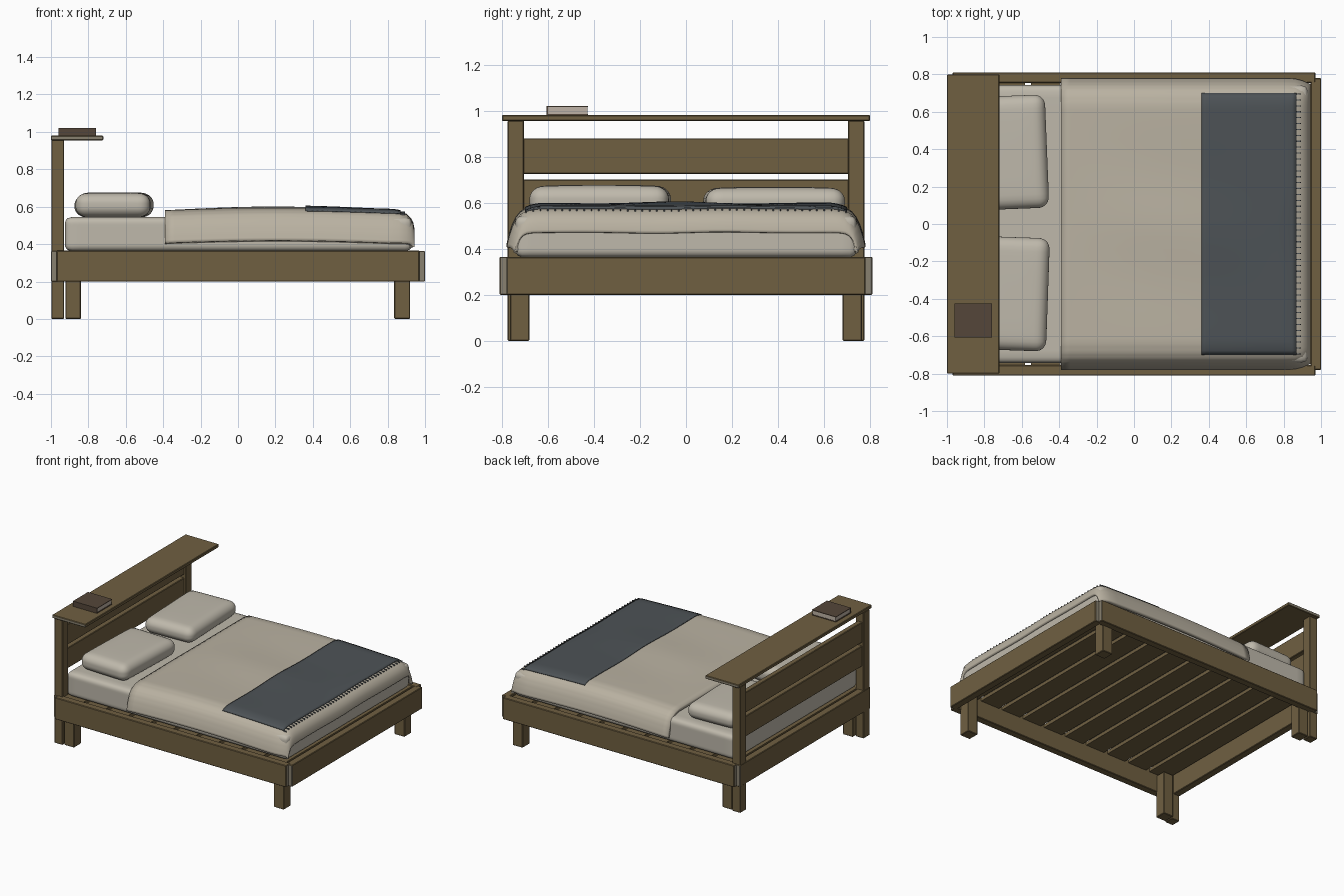
import bpy, bmesh, math
from mathutils import Matrix, Vector

cube = bpy.data.objects.get("Cube")
if cube:
    bpy.data.objects.remove(cube, do_unlink=True)


def material(name, rgb):
    m = bpy.data.materials.new(name)
    m.use_nodes = True
    m.diffuse_color = (*rgb, 1)
    bsdf = next(n for n in m.node_tree.nodes if n.type == 'BSDF_PRINCIPLED')
    bsdf.inputs["Base Color"].default_value = (*rgb, 1)
    return m


WOOD = material("brown wood", (0.16, 0.115, 0.053))
GRAIN = material("end grain", (0.25, 0.22, 0.16))
LINEN = material("warm linen", (0.49, 0.445, 0.36))
SHEET = material("pale sheet", (0.52, 0.485, 0.41))
SLATE = material("slate wool", (0.075, 0.086, 0.094))
COVER = material("book cover brown", (0.09, 0.062, 0.042))
PAGES = material("book pages", (0.52, 0.45, 0.38))


def finish(name, bm, mats, smooth=False):
    bmesh.ops.recalc_face_normals(bm, faces=bm.faces)
    mesh = bpy.data.meshes.new(name)
    bm.to_mesh(mesh)
    bm.free()
    ob = bpy.data.objects.new(name, mesh)
    bpy.context.collection.objects.link(ob)
    for m in mats:
        mesh.materials.append(m)
    if smooth:
        bpy.ops.object.select_all(action='DESELECT')
        ob.select_set(True)
        bpy.context.view_layer.objects.active = ob
        bpy.ops.object.shade_smooth_by_angle(angle=math.radians(50))
    return ob


def add_box(bm, x, y, z):
    centre = Vector([(a + b) / 2 for a, b in (x, y, z)])
    size = [b - a for a, b in (x, y, z)]
    bmesh.ops.create_cube(bm, size=1, matrix=Matrix.Translation(centre) @ Matrix.Diagonal((*size, 1)))


def box(name, x, y, z, mat=WOOD, bevel=0.004, grain_axis=None):
    """Box between limits; faces across grain_axis show end grain."""
    bm = bmesh.new()
    add_box(bm, x, y, z)
    bm.normal_update()
    if grain_axis is not None:
        for f in bm.faces:
            f.material_index = int(abs(f.normal[grain_axis]) > 0.9)
    ob = finish(name, bm, [mat, GRAIN])
    if bevel:
        mod = ob.modifiers.new("Eased edges", 'BEVEL')
        mod.width = bevel
        mod.segments = 1
    return ob


def sides(a, b):
    return (("left", (a, b)), ("right", (-b, -a)))


# Frame rails
for side, y in sides(0.755, 0.81):
    box(f"{side}_side_rail", (-0.97, 0.97), y, (0.2, 0.365), grain_axis=0)
box("foot_rail", (0.945, 1.0), (-0.78, 0.78), (0.2, 0.364), grain_axis=1)
box("head_rail", (-1.0, -0.945), (-0.78, 0.78), (0.2, 0.364), grain_axis=1)

# Legs and headboard posts
for side, y in sides(0.68, 0.765):
    box(f"{side}_foot_leg", (0.835, 0.92), y, (0, 0.33))
    box(f"{side}_head_leg", (-0.923, -0.84), y, (0, 0.33))
for side, y in sides(0.703, 0.775):
    box(f"{side}_headboard_post", (-0.998, -0.93), y, (0, 0.957))

# Headboard planks and shelf
box("upper_headboard_plank", (-0.985, -0.945), (-0.71, 0.71), (0.725, 0.88))
box("lower_headboard_plank", (-0.985, -0.945), (-0.71, 0.71), (0.545, 0.7))
box("headboard_shelf", (-1.0, -0.72), (-0.8, 0.8), (0.955, 0.98), grain_axis=1)

# Slats across the frame
SLATS = 10
pitch = 1.89 / SLATS
for i in range(SLATS):
    x = -0.945 + pitch * i
    box(f"slat_{i + 1}", (x + 0.015, x + pitch - 0.015), (-0.76, 0.76), (0.335, 0.36), bevel=0)

# Book on the shelf
box("book_pages", (-0.955, -0.762), (-0.6, -0.428), (0.984, 1.016), PAGES, 0)
for part, z in (("back", (0.98, 0.985)), ("front", (1.015, 1.02))):
    box(f"book_{part}_cover", (-0.96, -0.758), (-0.605, -0.425), z, COVER, 0)
box("book_spine", (-0.96, -0.758), (-0.606, -0.599), (0.98, 1.02), COVER, 0)


# Mattress and pillows
def soft_box(name, x, y, z, radius, puff=0.0, turn=0.0, mat=SHEET):
    """Rounded cushion: grid cube whose points are pulled onto rounded edges."""
    mid = Vector([(a + b) / 2 for a, b in (x, y, z)])
    half = Vector([(b - a) / 2 for a, b in (x, y, z)])
    bm = bmesh.new()
    bmesh.ops.create_cube(bm, size=2)
    bmesh.ops.subdivide_edges(bm, edges=bm.edges, cuts=21, use_grid_fill=True)
    spin = Matrix.Rotation(turn, 3, 'Z')
    for v in bm.verts:
        # Crowd the points toward the edges so the rounding is even
        p = Vector([h * math.sin(c * math.pi / 2) for h, c in zip(half, v.co)])
        core = Vector([max(-(h - radius), min(h - radius, c)) for h, c in zip(half, p)])
        p = core + (p - core).normalized() * radius if (p - core).length > 1e-6 else p
        u, w = p.x / half.x, p.y / half.y
        p.z *= 1 - puff * (1 - (1 - u ** 4) * (1 - w ** 4))
        v.co = mid + spin @ p
    return finish(name, bm, [mat], smooth=True)


soft_box("mattress", (-0.925, 0.93), (-0.742, 0.742), (0.362, 0.545), 0.035)
soft_box("left_pillow", (-0.865, -0.465), (0.08, 0.685), (0.54, 0.668), 0.058, 0.12, 0.04)
soft_box("right_pillow", (-0.86, -0.46), (-0.675, -0.07), (0.54, 0.677), 0.058, 0.12, -0.035)


# Duvet draped over the sides and foot
def lerp(points, t):
    for (a, p), (b, q) in zip(points, points[1:]):
        if t <= b:
            return p + (q - p) * (t - a) / (b - a)
    return points[-1][1]


SIDE_Y = [0, 0.2, 0.4, 0.55, 0.64, 0.69, 0.72, 0.74, 0.757, 0.77, 0.78]
SIDE_DROP = [(0, 0), (0.64, 0.002), (0.69, 0.014), (0.72, 0.032), (0.74, 0.056),
             (0.757, 0.09), (0.77, 0.13), (0.78, 0.175)]
FOOT_DROP = [(0.8, 0), (0.86, 0.006), (0.9, 0.022), (0.925, 0.045), (0.937, 0.07), (0.943, 0.1)]


def top_height(x, y):
    rise = 0.013 * math.sin(min(1, max(0, (x + 0.39) / 1.2)) * math.pi)
    wave = 0.006 * math.cos(9 * y + 1.5 * x) * math.sin(3 * x + 1)
    return 0.582 + rise + wave * max(0, 1 - abs(y) / 0.78)


def duvet_height(x, y):
    drop = math.hypot(lerp(SIDE_DROP, abs(y)), lerp(FOOT_DROP, x) if x > 0.8 else 0)
    return top_height(x, y) - drop


def sheet_grid(name, xs, ys, place, thickness, mat):
    bm = bmesh.new()
    rows = [[bm.verts.new(place(x, y)) for y in ys] for x in xs]
    for r, s in zip(rows, rows[1:]):
        for j in range(len(ys) - 1):
            bm.faces.new((r[j], s[j], s[j + 1], r[j + 1]))
    ob = finish(name, bm, [mat], smooth=True)
    if ob.data.polygons[len(ob.data.polygons) // 2].normal.z < 0:
        ob.data.flip_normals()
    mod = ob.modifiers.new("Thickness", 'SOLIDIFY')
    mod.thickness = thickness
    mod.offset = -1
    return ob


def drape(x, y):
    # Tuck the corners in toward the foot
    tuck = 1 - 0.04 * min(1, max(0, (x - 0.84) / 0.1)) ** 2
    return (x, y * tuck, duvet_height(x, y))


xs = [-0.39 + 1.19 * i / 24 for i in range(25)] + [p[0] for p in FOOT_DROP[1:]] + [0.944]
half_y = [a + (b - a) * k / 3 for a, b in zip(SIDE_Y, SIDE_Y[1:]) for k in range(3)] + [0.78]
ys = [-y for y in reversed(half_y[1:])] + half_y


def duvet_point(x, y):
    px, py, pz = drape(x, y)
    if x > 0.9435:  # lowest hem row at the foot
        pz -= 0.012
    return (px, py, max(pz, 0.385))


sheet_grid("duvet", xs, ys, duvet_point, 0.025, LINEN)

# Throw blanket with a fringe
throw_x = [0.36 + 0.51 * i / 20 for i in range(21)]
throw_y = [-0.7 + 1.4 * i / 60 for i in range(61)]
sheet_grid("throw_blanket", throw_x, throw_y,
           lambda x, y: (x, y, duvet_height(x, y) + 0.007), 0.008, SLATE)

bm = bmesh.new()
for i in range(45):
    y = -0.695 + 1.39 * i / 44
    z = duvet_height(0.88, y)
    add_box(bm, (0.866, 0.893), (y - 0.003, y + 0.003), (z - 0.004, z + 0.005))
finish("throw_fringe", bm, [SLATE])
